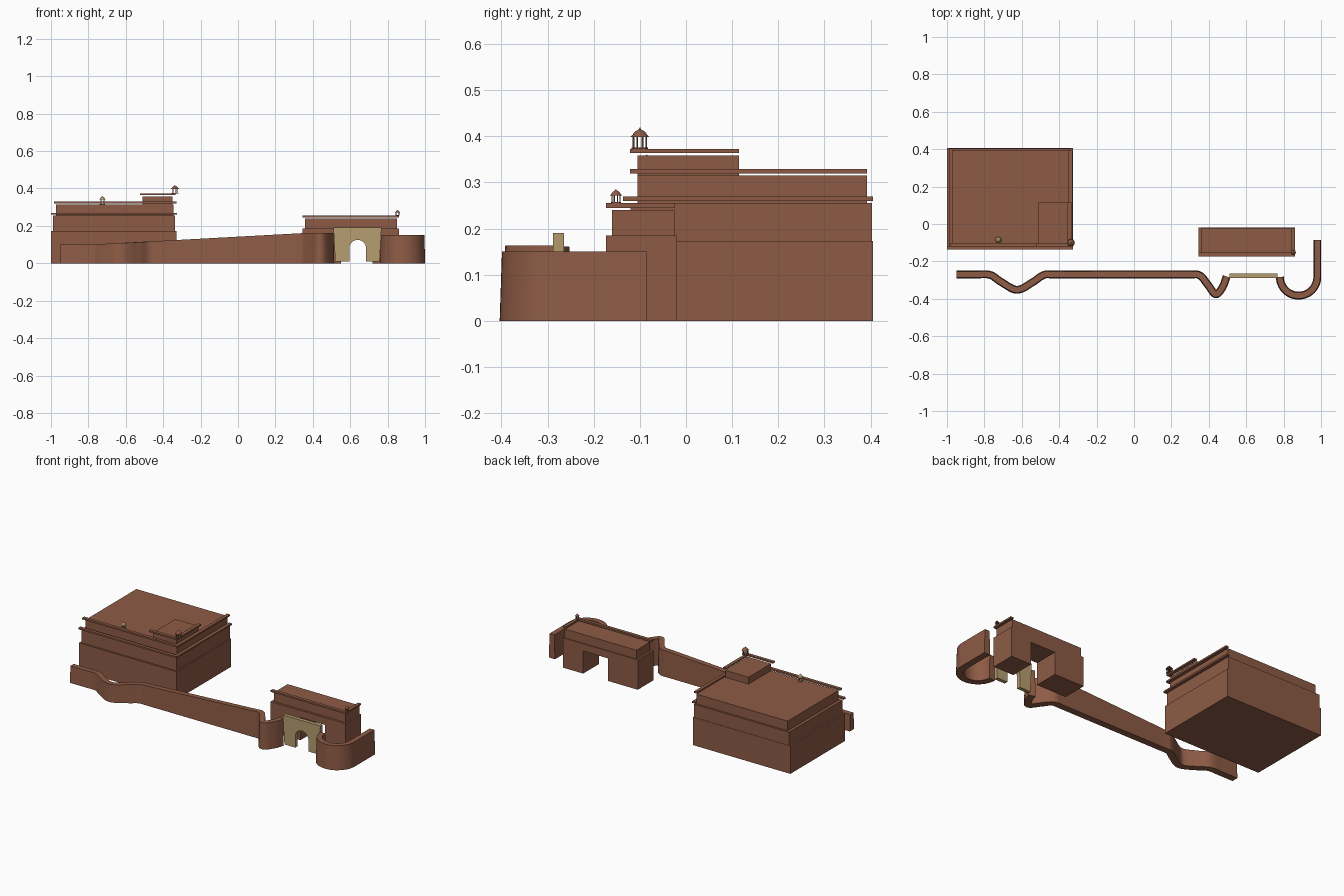
import bpy, bmesh, math
from mathutils import Vector

cube = bpy.data.objects.get("Cube")
if cube:
    bpy.data.objects.remove(cube, do_unlink=True)


def material(name, rgb):
    m = bpy.data.materials.new(name)
    m.use_nodes = True
    m.diffuse_color = (*rgb, 1)
    m.node_tree.nodes["Principled BSDF"].inputs["Base Color"].default_value = (*rgb, 1)
    return m


SANDSTONE = material("red_sandstone", (0.27, 0.105, 0.06))
TAN = material("tan_stone", (0.47, 0.34, 0.16))


def finish(name, bm, mat):
    bmesh.ops.recalc_face_normals(bm, faces=bm.faces)
    mesh = bpy.data.meshes.new(name)
    bm.to_mesh(mesh)
    bm.free()
    mesh.materials.append(mat)
    ob = bpy.data.objects.new(name, mesh)
    bpy.context.collection.objects.link(ob)
    return ob


def add_box(bm, x0, x1, y0, y1, z0, z1):
    verts = bmesh.ops.create_cube(bm, size=1)["verts"]
    for v in verts:
        v.co = (x1 if v.co.x > 0 else x0, y1 if v.co.y > 0 else y0, z1 if v.co.z > 0 else z0)


def box(name, *bounds, mat=SANDSTONE):
    bm = bmesh.new()
    add_box(bm, *bounds)
    return finish(name, bm, mat)


def eaves(name, x0, x1, y0, y1, z0, z1, width=0.02):
    """Thin ledge along the front and the +x side."""
    box(name + "_front", x0, x1, y0, y0 + width, z0, z1)
    box(name + "_side", x1 - width, x1, y0 + width, y1, z0, z1)


def extrude_profile(name, outline, y0, y1, mat):
    """Extrude an x-z outline along y."""
    bm = bmesh.new()
    face = bm.faces.new([bm.verts.new((x, y0, z)) for x, z in outline])
    new = bmesh.ops.extrude_face_region(bm, geom=[face])["geom"]
    moved = [g for g in new if isinstance(g, bmesh.types.BMVert)]
    bmesh.ops.translate(bm, verts=moved, vec=(0, y1 - y0, 0))
    return finish(name, bm, mat)


def smooth_path(points, steps=7):
    """Catmull-Rom curve through the points."""
    p = [Vector(q) for q in points]
    p = [2 * p[0] - p[1]] + p + [2 * p[-1] - p[-2]]
    out = []
    for a, b, c, d in zip(p, p[1:], p[2:], p[3:]):
        for i in range(steps):
            t = i / steps
            out.append(0.5 * (2 * b + (c - a) * t + (2 * a - 5 * b + 4 * c - d) * t * t
                              + (3 * b - a - 3 * c + d) * t ** 3))
    return out + [p[-2]]


def wall(name, path, top, foot=0.021, crest=0.016):
    """Sweep a battered wall section along a plan path."""
    bm = bmesh.new()
    rings = []
    for i, p in enumerate(path):
        t = (path[min(i + 1, len(path) - 1)] - path[max(i - 1, 0)]).normalized()
        n = Vector((-t.y, t.x))
        h = top(p.x)
        section = [(-foot, 0), (foot, 0), (crest, h), (-crest, h)]
        rings.append([bm.verts.new((*(p + n * s), z)) for s, z in section])
    for a, b in zip(rings, rings[1:]):
        for k in range(4):
            j = (k + 1) % 4
            bm.faces.new((a[k], a[j], b[j], b[k]))
    bm.faces.new(rings[0])
    bm.faces.new(rings[-1])
    ob = finish(name, bm, SANDSTONE)
    bpy.context.view_layer.objects.active = ob
    bpy.ops.object.select_all(action="DESELECT")
    ob.select_set(True)
    bpy.ops.object.shade_smooth_by_angle(angle=math.radians(35))


def kiosk(name, x, y, z, r, h, mat):
    """Domed pavilion on slim columns."""
    bm = bmesh.new()

    def drum(r0, r1, z0, z1, cx=x, cy=y, sides=8):
        verts = bmesh.ops.create_cone(bm, cap_ends=True, segments=sides,
                                      radius1=r0, radius2=r1, depth=z1 - z0)["verts"]
        bmesh.ops.translate(bm, verts=verts, vec=(cx, cy, (z0 + z1) / 2))

    drum(r * 0.85, r * 0.85, z, z + h * 0.07)
    for i in range(8):
        a = math.tau * (i + 0.5) / 8
        drum(r * 0.09, r * 0.09, z, z + h * 0.57,
             x + math.cos(a) * r * 0.72, y + math.sin(a) * r * 0.72, 6)
    drum(r, r * 0.8, z + h * 0.55, z + h * 0.64)
    # Dome and finial
    profile = [(0.75, 0.64), (0.68, 0.72), (0.5, 0.81), (0.25, 0.88), (0.1, 0.92), (0.04, 1)]
    for (r0, z0), (r1, z1) in zip(profile, profile[1:]):
        drum(r * r0, r * r1, z + h * z0, z + h * z1, sides=12)
    finish(name, bm, mat)


# Palace block, stepped in tiers
box("palace_base", -1, -0.33, -0.13, 0.405, 0, 0.173)
box("palace_middle", -0.99, -0.338, -0.12, 0.403, 0.173, 0.255)
box("palace_upper", -0.972, -0.345, -0.105, 0.392, 0.255, 0.315)
box("palace_corner_room", -0.51, -0.35, -0.105, 0.115, 0.315, 0.358)
eaves("palace_lower_eave", -1, -0.325, -0.137, 0.405, 0.26, 0.27)
eaves("palace_upper_eave", -0.985, -0.33, -0.121, 0.392, 0.319, 0.329)
eaves("corner_room_eave", -0.525, -0.335, -0.121, 0.115, 0.364, 0.373)

# Gatehouse with a passage through its base
extrude_profile("gatehouse_base",
                [(0.345, 0), (0.55, 0), (0.55, 0.14), (0.72, 0.14), (0.72, 0),
                 (0.86, 0), (0.86, 0.185), (0.345, 0.185)], -0.173, -0.02, SANDSTONE)
box("gatehouse_upper", 0.358, 0.85, -0.16, -0.025, 0.185, 0.24)
eaves("gatehouse_eave", 0.345, 0.862, -0.173, -0.025, 0.245, 0.255)

# Free-standing gate with a round arch
arch = [(0.64 + 0.045 * math.cos(a), 0.08 + 0.045 * math.sin(a))
        for a in (math.pi * (1 - i / 14) for i in range(15))]
extrude_profile("arched_gate",
                [(0.52, 0.01), (0.595, 0.01)] + arch
                + [(0.685, 0.01), (0.757, 0.01), (0.767, 0.19), (0.51, 0.19)],
                -0.288, -0.265, TAN)

# Curving outer walls
long_path = smooth_path([(-0.95, -0.27), (-0.85, -0.27), (-0.77, -0.272), (-0.71, -0.31),
                         (-0.625, -0.352), (-0.54, -0.31), (-0.48, -0.272), (-0.4, -0.27),
                         (0, -0.27), (0.28, -0.27), (0.35, -0.274), (0.395, -0.325),
                         (0.437, -0.376), (0.475, -0.335), (0.495, -0.28)])
wall("long_wall", long_path,
     lambda x: 0.103 + 0.06 * min(max((x + 0.72) / 1.1, 0), 1))

bend = [Vector((0.88 - 0.1 * math.cos(math.pi * i / 24), -0.283 - 0.1 * math.sin(math.pi * i / 24)))
        for i in range(25)]
wall("bastion_wall", bend + [Vector((0.98, -0.2)), Vector((0.98, -0.085))], lambda x: 0.15)

# Roof kiosks
kiosk("corner_kiosk", -0.337, -0.1, 0.373, 0.021, 0.046, SANDSTONE)
kiosk("gatehouse_kiosk", 0.853, -0.152, 0.255, 0.013, 0.031, SANDSTONE)
kiosk("terrace_kiosk", -0.725, -0.085, 0.315, 0.017, 0.046, TAN)
